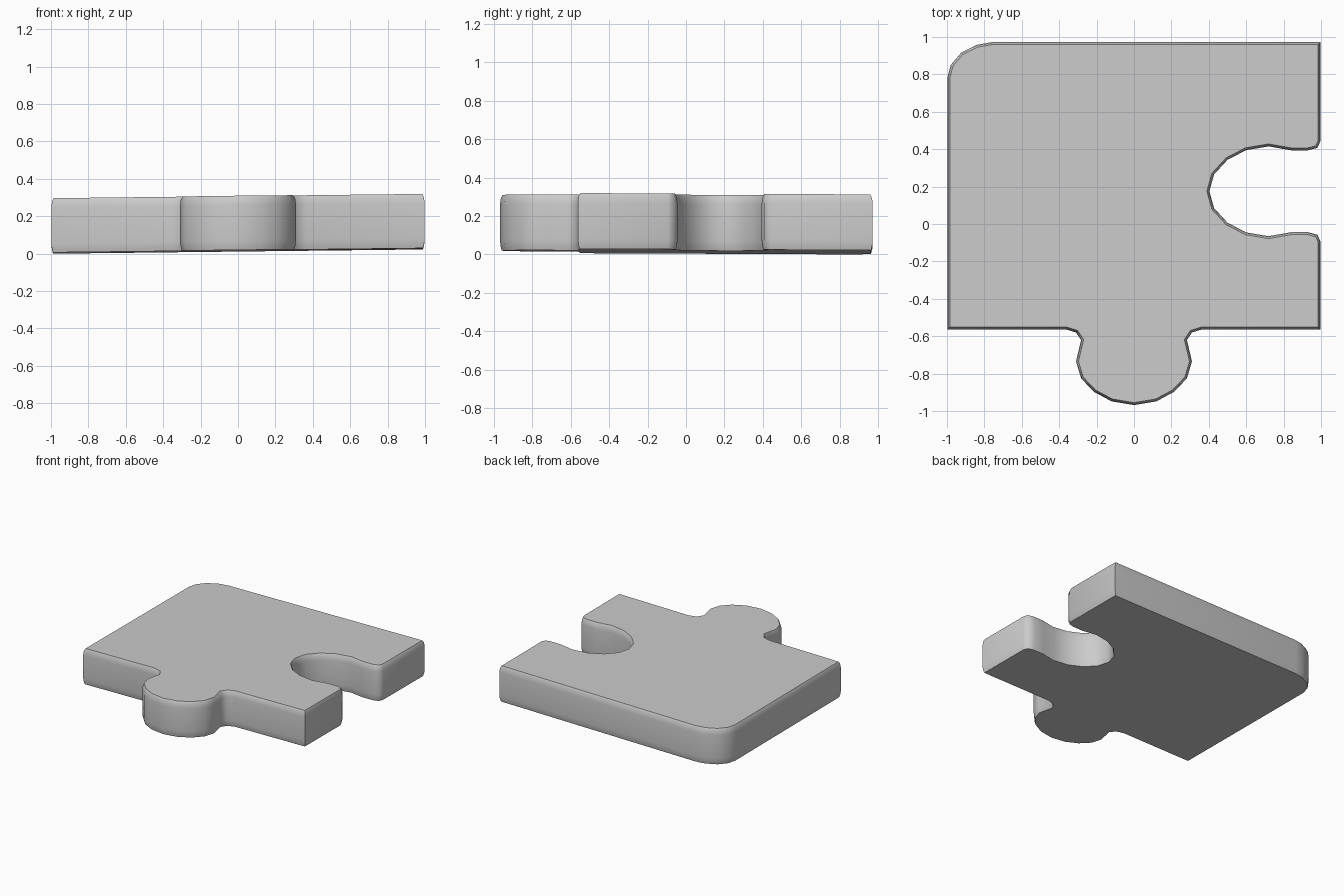
import bpy, bmesh, math
from mathutils import Vector

if "Cube" in bpy.data.objects:
    bpy.data.objects.remove(bpy.data.objects["Cube"])

# Half profiles of the tab (front edge) and the socket (right edge)
tab = [(-0.365, -0.563), (-0.31, -0.58), (-0.283, -0.62), (-0.31, -0.735),
       (-0.283, -0.825), (-0.215, -0.897), (-0.12, -0.948)]
socket = [(0.998, -0.095), (0.98, -0.057), (0.93, -0.044), (0.84, -0.044), (0.72, -0.065),
          (0.6, -0.045), (0.5, 0.007), (0.428, 0.085)]
SOCKET_Y = 0.175

# Full outline, counter-clockwise from the front left corner
outline = [(-0.998, -0.563)]
outline += tab + [(0, -0.968)] + [(-x, y) for x, y in reversed(tab)]
outline += [(0.998, -0.563)]
outline += socket + [(0.403, SOCKET_Y)] + [(x, 2 * SOCKET_Y - y) for x, y in reversed(socket)]
outline += [(0.998, 0.972)]
outline += [(-0.76, 0.972), (-0.84, 0.958), (-0.925, 0.915), (-0.98, 0.85), (-0.998, 0.78)]
outline = [Vector(p) for p in outline]


def inset(points, d):
    """Move a closed outline inwards by d with mitred corners."""
    result = []
    for i, p in enumerate(points):
        a = (p - points[i - 1]).normalized()
        b = (points[(i + 1) % len(points)] - p).normalized()
        na, nb = Vector((-a.y, a.x)), Vector((-b.y, b.x))
        result.append(p + (na + nb) * d / (1 + na.dot(nb)))
    return result


def tilt(x, y):
    """The piece lies very slightly tilted."""
    return 0.0155 + 0.0115 * x - 0.0045 * y


# Side wall rings: (inset, height), softly rounded at the rims
rings = [(0.009, 0.0), (0.003, 0.022), (0.0, 0.05), (0.0, 0.24), (0.004, 0.272), (0.013, 0.29)]

bm = bmesh.new()
loops = [[bm.verts.new((p.x, p.y, h + tilt(p.x, p.y))) for p in inset(outline, d)]
         for d, h in rings]
n = len(outline)
for low, high in zip(loops, loops[1:]):
    for i in range(n):
        j = (i + 1) % n
        bm.faces.new((low[i], low[j], high[j], high[i]))
bm.faces.new(loops[-1])
bm.faces.new(loops[0][::-1])
low_z = min(v.co.z for v in bm.verts)
for v in bm.verts:
    v.co.z -= low_z
bm.normal_update()

mesh = bpy.data.meshes.new("jigsaw_piece")
bm.to_mesh(mesh)
bm.free()
piece = bpy.data.objects.new("jigsaw_piece", mesh)
bpy.context.collection.objects.link(piece)
bpy.context.view_layer.objects.active = piece
piece.select_set(True)
bpy.ops.object.shade_smooth_by_angle(angle=math.radians(62))
